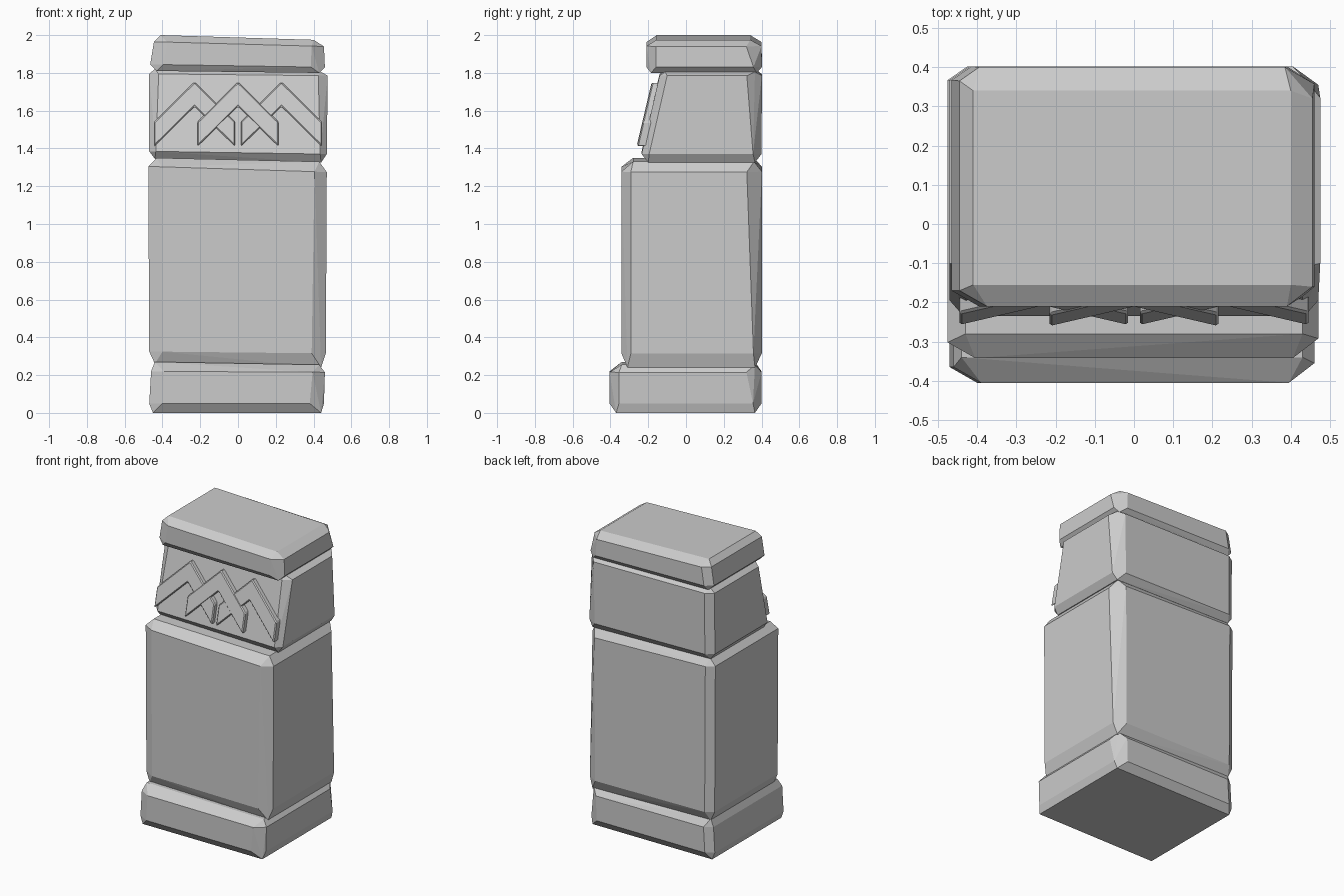
import bpy, bmesh, math

if "Cube" in bpy.data.objects:
    bpy.data.objects.remove(bpy.data.objects["Cube"])


def finish(bm, name):
    bmesh.ops.recalc_face_normals(bm, faces=bm.faces)
    mesh = bpy.data.meshes.new(name)
    bm.to_mesh(mesh)
    bm.free()
    ob = bpy.data.objects.new(name, mesh)
    bpy.context.collection.objects.link(ob)
    return ob


def ring(x0, x1, y0, y1, z_left, z_right, cuts=None):
    """Four corners, or eight when each corner is cut by (dx, dy)."""
    pts = []
    corners = [(x0, y0, 1, 1), (x1, y0, -1, 1), (x1, y1, -1, -1), (x0, y1, 1, -1)]
    for i, (x, y, sx, sy) in enumerate(corners):
        dx, dy = cuts[i] if cuts else (0, 0)
        flat = [(x + sx * dx, y), (x, y + sy * dy)] if cuts else [(x, y)]
        for px, py in flat:
            t = (px - x0) / (x1 - x0)
            pts.append((px, py, z_left + t * (z_right - z_left)))
    return pts


def stone(name, *rings):
    """Chamfered, slightly uneven block wrapped around its rings."""
    bm = bmesh.new()
    for r in rings:
        for p in r:
            bm.verts.new(p)
    bmesh.ops.convex_hull(bm, input=bm.verts)
    bmesh.ops.dissolve_limit(bm, angle_limit=math.radians(3),
                             verts=bm.verts, edges=bm.edges)
    return finish(bm, name)


# corner cuts: front left, front right, back right, back left
LOW = [(0.07, 0.04), (0.075, 0.05), (0.07, 0.045), (0.05, 0.035)]
HIGH = [(0.07, 0.04), (0.065, 0.05), (0.07, 0.08), (0.05, 0.035)]

# foot slab
stone("base_block",
      ring(-0.45, 0.44, -0.37, 0.365, 0.0, 0.0),
      ring(-0.47, 0.455, -0.405, 0.40, 0.05, 0.05, LOW),
      ring(-0.46, 0.46, -0.405, 0.40, 0.22, 0.215, HIGH),
      ring(-0.44, 0.43, -0.34, 0.365, 0.27, 0.255))

# tall main block
stone("body_block",
      ring(-0.44, 0.44, -0.31, 0.365, 0.26, 0.24),
      ring(-0.47, 0.465, -0.342, 0.402, 0.325, 0.315, LOW),
      ring(-0.475, 0.47, -0.342, 0.402, 1.305, 1.275, HIGH),
      ring(-0.43, 0.43, -0.28, 0.36, 1.35, 1.33))

# head block with sloping front
stone("head_block",
      ring(-0.44, 0.44, -0.20, 0.365, 1.345, 1.325),
      ring(-0.47, 0.47, -0.235, 0.40, 1.385, 1.37, [(0.035, 0.04)] * 2 + LOW[2:]),
      ring(-0.47, 0.475, -0.14, 0.402, 1.795, 1.785, [(0.05, 0.04)] * 2 + HIGH[2:]),
      ring(-0.44, 0.44, -0.11, 0.365, 1.82, 1.805))

# top slab
stone("cap_block",
      ring(-0.43, 0.43, -0.185, 0.375, 1.81, 1.80),
      ring(-0.465, 0.46, -0.21, 0.402, 1.845, 1.83, LOW),
      ring(-0.445, 0.455, -0.21, 0.40, 1.965, 1.94, HIGH),
      ring(-0.41, 0.40, -0.155, 0.34, 2.0, 1.975))


# interlaced raised chevrons lying on the sloping front
def chevron(name, cx, lift):
    profile = [(-0.215, 1.41), (-0.215, 1.54), (0, 1.752),
               (0.215, 1.54), (0.215, 1.41), (0, 1.622)]
    bm = bmesh.new()
    front = [bm.verts.new((cx + x, -0.259 - lift + 0.235 * (z - 1.41), z))
             for x, z in profile]
    back = [bm.verts.new((v.co.x, v.co.y + 0.06, v.co.z)) for v in front]
    for i in range(6):
        j = (i + 1) % 6
        bm.faces.new((front[i], front[j], back[j], back[i]))
    # each leg is one quad, so the concave outline stays clean
    for side in (front, back):
        bm.faces.new((side[0], side[1], side[2], side[5]))
        bm.faces.new((side[5], side[2], side[3], side[4]))
    ob = finish(bm, name)
    mod = ob.modifiers.new("edge", 'BEVEL')
    mod.width = 0.006
    mod.segments = 1


for label, cx, lift in (("left", -0.23, 0), ("center", 0, 0.003), ("right", 0.23, 0)):
    chevron("chevron_" + label, cx, lift)
